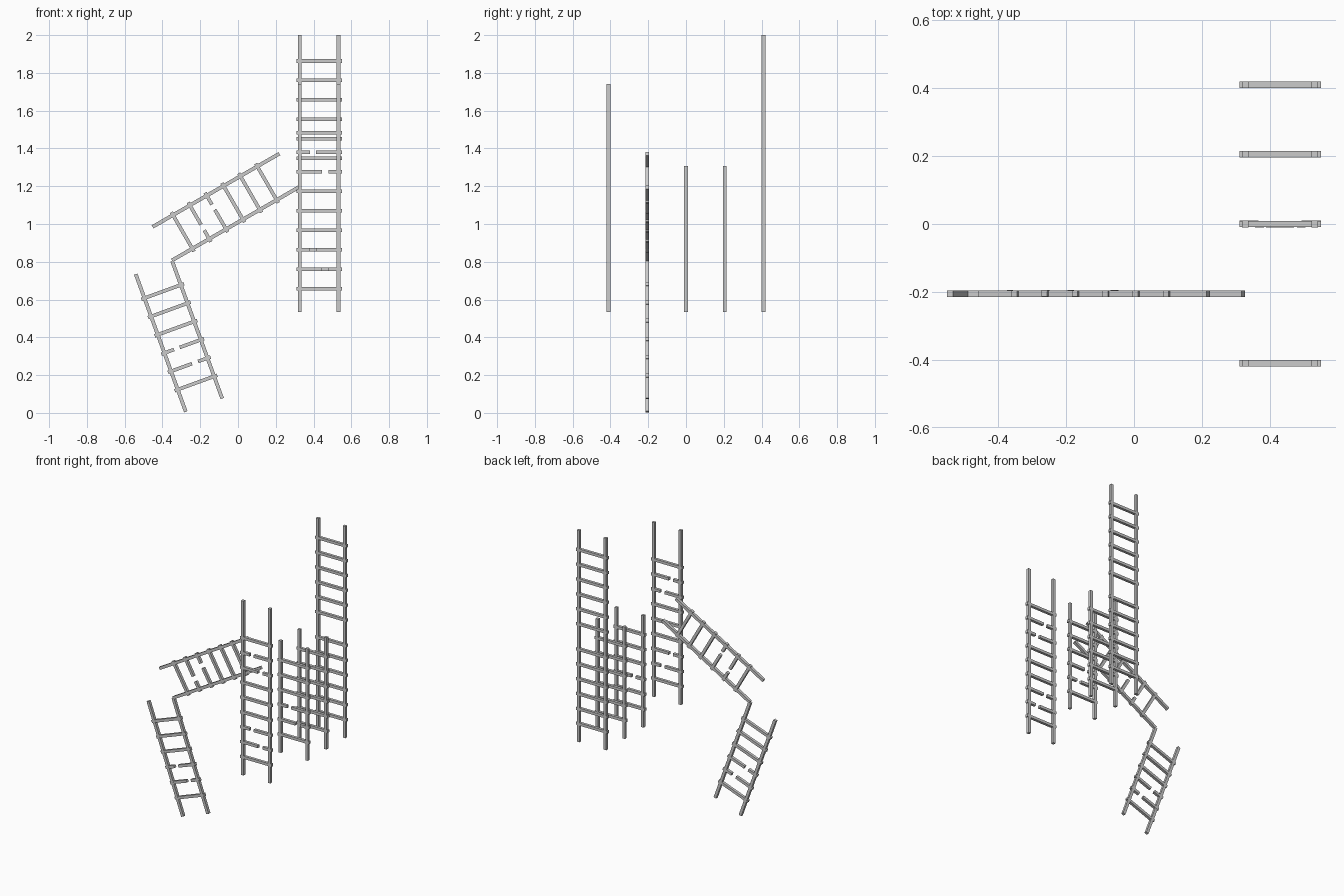
import bpy, bmesh, math
from mathutils import Matrix, Vector

if "Cube" in bpy.data.objects:
    bpy.data.objects.remove(bpy.data.objects["Cube"])

GAUGE = 0.1025    # rail offset from the ladder centre line
STEP = 0.103      # rung spacing
FIRST = 0.125     # height of the first rung
SHORT = 0.775     # length of one ladder section
T = 0.0195        # thickness of the square timber


def bar(bm, a, b, t=T, twist=0.0):
    """Square bar from a to b, optionally twisted a little about y and z."""
    a, b = Vector(a), Vector(b)
    size = [max(abs(c), t) for c in (b - a)]
    bmesh.ops.create_cube(bm, size=1, matrix=Matrix.Translation((a + b) / 2)
                          @ Matrix.Rotation(twist, 4, 'Z')
                          @ Matrix.Diagonal((*size, 1)))


def finish(name, bm, matrix):
    me = bpy.data.meshes.new(name)
    bm.to_mesh(me)
    bm.free()
    ob = bpy.data.objects.new(name, me)
    bpy.context.collection.objects.link(ob)
    ob.matrix_world = matrix


def ladder(name, base, length=SHORT, rungs=None, broken=(), tilt=0.0):
    """Ladder rising along local z from base; tilt turns it about y.
    Broken rungs alternate: gap on the right, then gap on the left."""
    m = Matrix.Translation(base) @ Matrix.Rotation(math.radians(tilt), 4, 'Y')
    # two square rails
    bm = bmesh.new()
    for s in (-1, 1):
        bar(bm, (s * GAUGE, 0, 0), (s * GAUGE, 0, length))
    finish(name + "_rails", bm, m)
    # rungs that poke through the rails
    bm = bmesh.new()
    for i, z in enumerate(rungs or [FIRST + STEP * k for k in range(6)]):
        if i in broken:
            g0, g1 = ((0.015, 0.05), (-0.048, -0.016))[list(broken).index(i) % 2]
            bar(bm, (-0.12, 0, z), (g0, 0, z), T * .97, -0.01)
            bar(bm, (0.12, 0, z), (g1, 0, z), T * .97, 0.01)
        else:
            bar(bm, (-0.12, 0, z), (0.12, 0, z), T * .97)
    finish(name + "_rungs", bm, m)


X, Z = 0.430, 0.533
# upright ladders, front to back
ladder("long_broken_ladder", (X, -0.41, Z), 1.208,
       [FIRST + STEP * k for k in range(9)], (1, 2, 6, 7))
ladder("short_broken_ladder", (X, 0, Z), broken=(1, 2))
ladder("short_ladder", (X, 0.205, Z))
ladder("tall_ladder", (X, 0.41, Z), 1.467,
       [FIRST + o + STEP * k for o in (0, 0.69) for k in range(6)])

# bent ladder: two leaning sections that meet at one rail
ladder("bent_ladder_lower", (-0.180, -0.205, 0.041), broken=(1, 2), tilt=-20)
ladder("bent_ladder_upper", (-0.401, -0.205, 0.896), broken=(1, 2), tilt=60)
